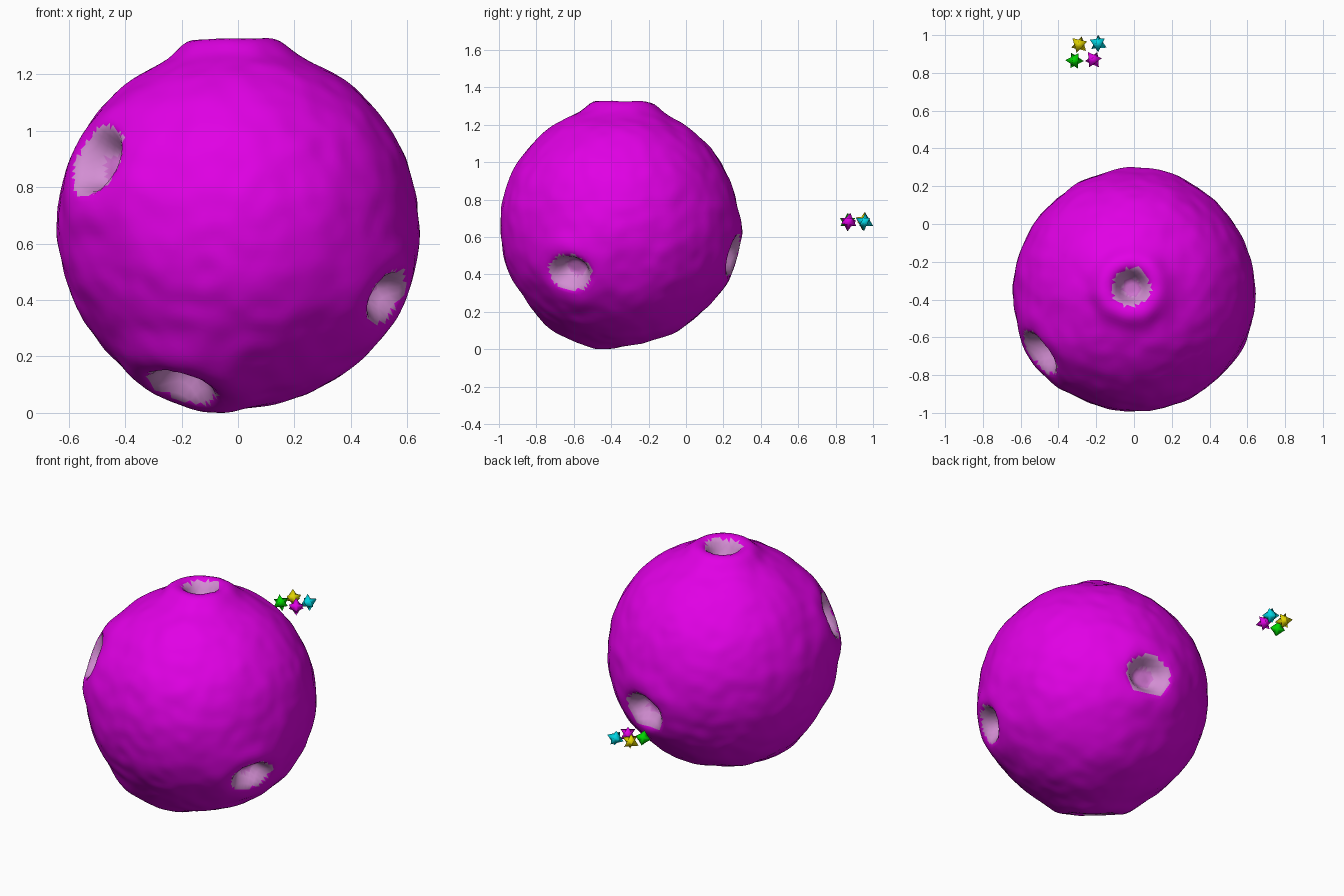
import bpy, bmesh, math
from mathutils import Vector, noise

if "Cube" in bpy.data.objects:
    bpy.data.objects.remove(bpy.data.objects["Cube"])

CENTRE = Vector((0, -0.355, 0.665))
RADIUS = 0.640


def material(name, rgb):
    m = bpy.data.materials.new(name)
    m.diffuse_color = (*rgb, 1)
    m.use_nodes = True
    m.node_tree.nodes["Principled BSDF"].inputs["Base Color"].default_value = m.diffuse_color
    return m


magenta = material("magenta", (0.75, 0.0, 0.78))
pale = material("pale_mauve", (0.65, 0.27, 0.65))
mauve = material("mauve", (0.62, 0.17, 0.62))
yellow = material("yellow", (0.76, 0.66, 0.0))
cyan = material("cyan", (0.0, 0.66, 0.76))
green = material("green", (0.0, 0.68, 0.0))

# Craters: direction from the planet centre, mouth radius, lip height, vertical squash
CRATERS = [(Vector(d).normalized(), r, lip, squash) for d, r, lip, squash in [
    ((-0.50, -0.33, 0.235), 0.125, 0.018, 1.0),
    ((0.52, -0.26, -0.245), 0.118, 0.016, 1.25),
    ((-0.19, -0.225, -0.55), 0.120, 0.028, 1.0),
    ((0.10, 0.59, -0.155), 0.128, 0.014, 1.2),
    ((-0.015, 0.02, 0.64), 0.095, 0.040, 1.0)]]


def smooth(a, b, x):
    t = min(max((x - a) / (b - a), 0), 1)
    return t * t * (3 - 2 * t)


def crater_distance(n, crater):
    """Distance from the crater centre as a share of its mouth radius."""
    d, r, lip, squash = crater
    off = n - d
    off.z *= squash
    return off.length * RADIUS / r


def crater_height(t, lip):
    """Floor, steep wall and broad raised lip."""
    wall = -0.09 * (1 - smooth(0.45, 1.1, t))
    return wall + lip * math.exp(-((t - 1.5) / 0.72) ** 2)


def make_object(name, bm, mats):
    me = bpy.data.meshes.new(name)
    bm.to_mesh(me)
    bm.free()
    for m in mats:
        me.materials.append(m)
    ob = bpy.data.objects.new(name, me)
    bpy.context.collection.objects.link(ob)
    return ob


# Lumpy cratered planet
bm = bmesh.new()
bmesh.ops.create_icosphere(bm, subdivisions=6, radius=1)
for f in bm.faces:
    n = f.calc_center_median().normalized()
    rough = 0.14 * noise.noise(n * 14)
    for c in CRATERS:
        t = crater_distance(n, c) + rough
        if t < 1.06:
            f.material_index = 2 if t < 0.55 else 1
    f.smooth = True
for v in bm.verts:
    n = v.co.normalized()
    h = 0.008 * noise.noise(n * 3.5) + 0.005 * noise.noise(n * 8)
    for c in CRATERS:
        t = crater_distance(n, c)
        if t < 4:
            h += crater_height(t, c[2])
    v.co = n * (RADIUS + h)
# Rest the lowest point on the ground
low = min(v.co.z for v in bm.verts)
planet = make_object("planet", bm, [magenta, pale, mauve])
planet.location = (CENTRE.x, CENTRE.y, -low)


# Small spiky stars: eight three-sided spikes on the faces of an octahedron
def star(name, loc, mat, turn):
    bm = bmesh.new()
    core = 0.050 / math.sqrt(3)
    axes = [[bm.verts.new(Vector([s * core * (i == k) for k in range(3)])) for s in (-1, 1)]
            for i in range(3)]
    for sx in (0, 1):
        for sy in (0, 1):
            for sz in (0, 1):
                ring = [axes[0][sx], axes[1][sy], axes[2][sz]]
                tip = bm.verts.new(Vector((sx * 2 - 1, sy * 2 - 1, sz * 2 - 1)) * core)
                for i in range(3):
                    bm.faces.new((tip, ring[i], ring[(i + 1) % 3]))
    bmesh.ops.recalc_face_normals(bm, faces=bm.faces)
    for f in bm.faces:
        f.smooth = True
    ob = make_object(name, bm, [mat])
    ob.location = loc
    ob.rotation_euler = (0.6, 0.5, turn)


star("yellow_star", (-0.29, 0.95, 0.685), yellow, 0.2)
star("cyan_star", (-0.19, 0.955, 0.68), cyan, 0.5)
star("green_star", (-0.315, 0.865, 0.68), green, 0.9)
star("magenta_star", (-0.215, 0.87, 0.68), magenta, 0.0)
